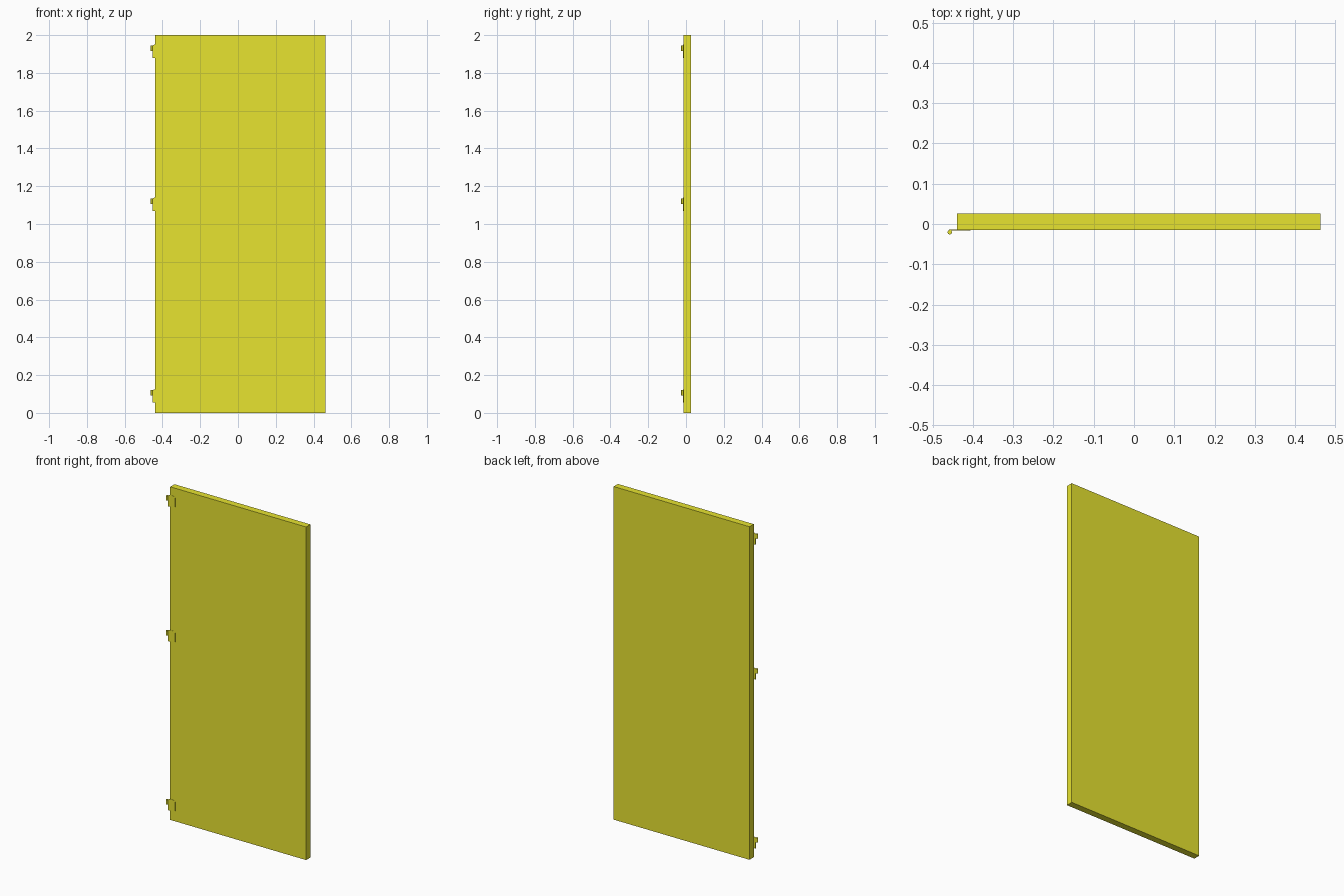
import bpy, bmesh, math

if "Cube" in bpy.data.objects:
    bpy.data.objects.remove(bpy.data.objects["Cube"])

mat = bpy.data.materials.new("yellow_paint")
mat.diffuse_color = (0.8, 0.77, 0.03, 1)
mat.use_nodes = True
mat.node_tree.nodes["Principled BSDF"].inputs["Base Color"].default_value = mat.diffuse_color


def finish(name, bm):
    bmesh.ops.recalc_face_normals(bm, faces=bm.faces)
    me = bpy.data.meshes.new(name)
    bm.to_mesh(me)
    bm.free()
    me.materials.append(mat)
    ob = bpy.data.objects.new(name, me)
    bpy.context.collection.objects.link(ob)
    return ob


def extrude_xz(name, pts, y0, y1):
    bm = bmesh.new()
    face = bm.faces.new([bm.verts.new((x, y0, z)) for x, z in pts])
    ext = bmesh.ops.extrude_face_region(bm, geom=[face])
    for v in ext["geom"]:
        if isinstance(v, bmesh.types.BMVert):
            v.co.y = y1
    return finish(name, bm)


def corner(cx, cz, r, start, n=5):
    return [(cx + r * math.cos(math.radians(start + 90 * i / n)),
             cz + r * math.sin(math.radians(start + 90 * i / n))) for i in range(n + 1)]


# Door panel
extrude_xz("door_panel", [(-0.44, 0), (0.463, 0), (0.463, 2), (-0.44, 2)], -0.0145, 0.026)

# Three hinges: rounded leaf on the door face, with a knuckle on its upper half
for label, z in (("bottom", 0.055), ("middle", 1.07), ("top", 1.88)):
    r, right, h = 0.012, -0.406, 0.07
    outline = [(-0.453, z)]
    outline += corner(right - r, z + r, r, -90)
    outline += corner(right - r, z + h - r, r, 0)
    outline += [(-0.443, z + h), (-0.453, z + h - 0.005), (-0.459, z + h - 0.005),
                (-0.459, z + h - 0.032), (-0.453, z + h - 0.032)]
    extrude_xz(label + "_hinge_leaf", outline, -0.0158, -0.0142)

    bm = bmesh.new()
    bmesh.ops.create_cone(bm, cap_ends=True, segments=16, radius1=0.0055,
                          radius2=0.0055, depth=0.028)
    knuckle = finish(label + "_hinge_knuckle", bm)
    knuckle.location = (-0.4575, -0.0205, z + h - 0.019)
    bpy.ops.object.select_all(action='DESELECT')
    knuckle.select_set(True)
    bpy.context.view_layer.objects.active = knuckle
    bpy.ops.object.shade_smooth_by_angle()
